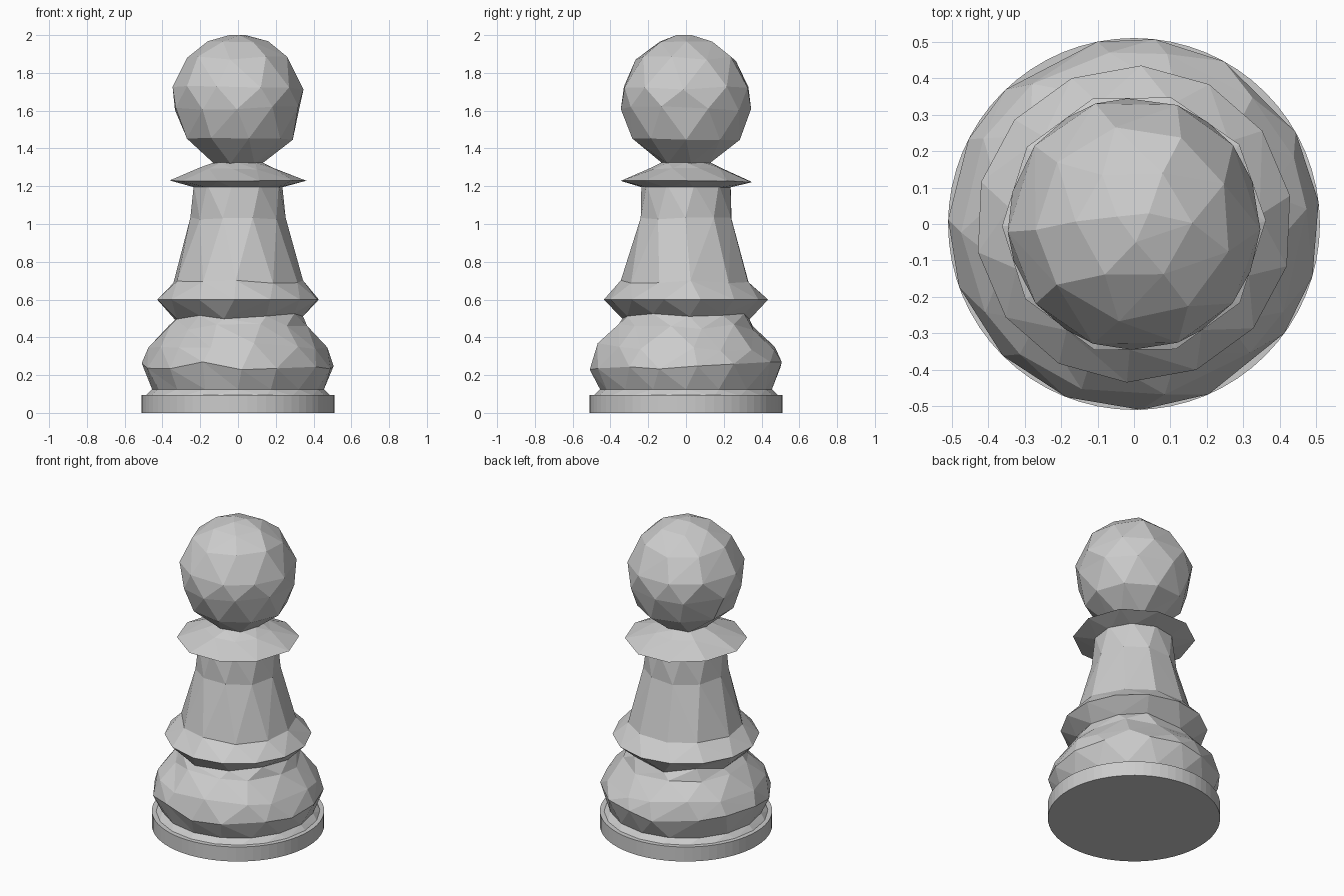
import bpy, bmesh, math, random
from mathutils import Matrix

if "Cube" in bpy.data.objects:
    bpy.data.objects.remove(bpy.data.objects["Cube"])

random.seed(4)
TAU = 2 * math.pi


def finish(bm, name):
    bmesh.ops.recalc_face_normals(bm, faces=bm.faces[:])
    mesh = bpy.data.meshes.new(name)
    bm.to_mesh(mesh)
    bm.free()
    obj = bpy.data.objects.new(name, mesh)
    bpy.context.collection.objects.link(obj)
    return obj


def faceted_lathe(name, rings):
    """Stitch rings (radius, height, sides, phase, jitter) with triangles."""
    bm = bmesh.new()
    loops = []
    for r, z, n, phase, jit in rings:
        loop = []
        for i in range(n):
            a = TAU * (i + phase + random.uniform(-jit, jit)) / n
            dz = random.uniform(-jit, jit) * 0.12
            loop.append((a, bm.verts.new((r * math.cos(a), r * math.sin(a), z + dz))))
        loops.append(loop)
    for low, high in zip(loops, loops[1:]):
        n, m, i, j = len(low), len(high), 0, 0

        def angle(loop, k):
            return loop[k % len(loop)][0] + TAU * (k // len(loop))

        while i < n or j < m:
            a, b = low[i % n][1], high[j % m][1]
            if j == m or (i < n and angle(low, i + 1) < angle(high, j + 1)):
                bm.faces.new((a, low[(i + 1) % n][1], b))
                i += 1
            else:
                bm.faces.new((a, high[(j + 1) % m][1], b))
                j += 1
    bm.faces.new([v for _, v in loops[0]])
    bm.faces.new([v for _, v in loops[-1]])
    return finish(bm, name)


# round base disc
bm = bmesh.new()
bmesh.ops.create_cone(bm, cap_ends=True, segments=64, radius1=0.51, radius2=0.51,
                      depth=0.095, matrix=Matrix.Translation((0, 0, 0.0475)))
finish(bm, "base_disc")

# bulging foot with groove, ridge and tapering stem
faceted_lathe("body", [
    (0.49, 0.09, 20, 0.0, 0),
    (0.455, 0.125, 16, 0.0, 0.0),
    (0.51, 0.25, 15, 0.4, 0.18),
    (0.475, 0.35, 14, 0.0, 0.2),
    (0.375, 0.455, 12, 0.5, 0.15),
    (0.345, 0.51, 11, 0.0, 0.15),
    (0.435, 0.60, 14, 0.4, 0.0),
    (0.345, 0.695, 11, 0.2, 0.08),
    (0.252, 1.03, 10, 0.0, 0.05),
    (0.238, 1.21, 10, 0.3, 0.0),
])

# collar
faceted_lathe("collar", [
    (0.22, 1.19, 10, 0.3, 0),
    (0.362, 1.225, 10, 0.0, 0.05),
    (0.20, 1.295, 9, 0.5, 0.05),
    (0.13, 1.325, 8, 0.0, 0),
])

# faceted ball head, flattened at the poles
faceted_lathe("head", [
    (0.13, 1.32, 6, 0.2, 0),
    (0.29, 1.45, 9, 0.0, 0.05),
    (0.345, 1.61, 10, 0.5, 0.12),
    (0.347, 1.72, 10, 0.0, 0.1),
    (0.27, 1.875, 9, 0.5, 0.12),
    (0.16, 1.965, 6, 0.0, 0.05),
    (0.05, 2.0, 3, 0.3, 0),
])
